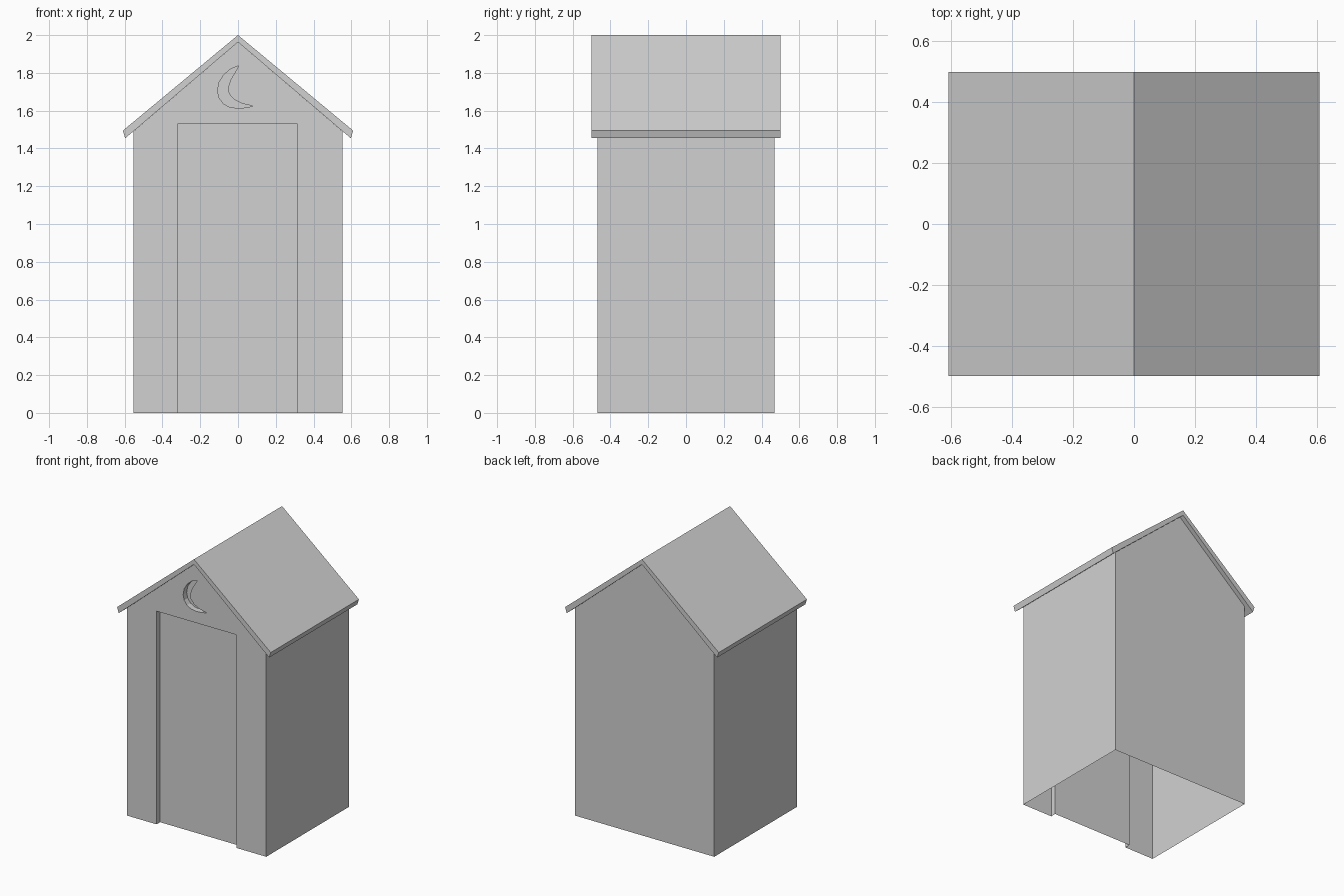
import bpy
import bmesh
from mathutils import Vector

cube = bpy.data.objects.get("Cube")
if cube:
    bpy.data.objects.remove(cube, do_unlink=True)

# Single plain grey for the whole shed
GREY = (0.64, 0.64, 0.64, 1)
mat = bpy.data.materials.new("plain grey")
mat.use_nodes = True
mat.diffuse_color = GREY
mat.node_tree.nodes["Principled BSDF"].inputs["Base Color"].default_value = GREY

# Main sizes
FRONT, BACK, INSET = -0.468, 0.468, -0.428
HALF, PEAK, WALL_TOP = 0.552, 1.963, 1.492
DOOR_L, DOOR_R, DOOR_TOP = -0.319, 0.314, 1.53


def finish(name, bm):
    mesh = bpy.data.meshes.new(name)
    bm.to_mesh(mesh)
    bm.free()
    mesh.materials.append(mat)
    obj = bpy.data.objects.new(name, mesh)
    bpy.context.collection.objects.link(obj)


def ring(bm, outline, y):
    """Vertices of an (x, z) outline, counter-clockwise from the front."""
    return [bm.verts.new((x, y, z)) for x, z in outline]


def pairs(items):
    return list(zip(items, items[1:] + items[:1]))


def recess(name, outline, skip_floor=False):
    """Panel set back behind the front wall, with its reveal."""
    bm = bmesh.new()
    near, far = ring(bm, outline, FRONT), ring(bm, outline, INSET)
    bm.faces.new(far)
    for (a, b), (c, d) in zip(pairs(near), pairs(far)):
        if not (skip_floor and a.co.z == b.co.z == 0):
            bm.faces.new((a, b, d, c))
    finish(name, bm)


gable = [(-HALF, 0), (HALF, 0), (HALF, WALL_TOP), (0, PEAK), (-HALF, WALL_TOP)]
door = [(DOOR_L, 0), (DOOR_R, 0), (DOOR_R, DOOR_TOP), (DOOR_L, DOOR_TOP)]
moon = [(0.005, 1.838), (-0.04, 1.82), (-0.075, 1.79), (-0.1, 1.75),
        (-0.108, 1.705), (-0.1, 1.668), (-0.078, 1.638), (-0.045, 1.619),
        (0, 1.613), (0.04, 1.616), (0.08, 1.624), (0.02, 1.638),
        (-0.022, 1.66), (-0.048, 1.69), (-0.053, 1.72), (-0.038, 1.765)]

# Side and back walls, open underneath
bm = bmesh.new()
near, far = ring(bm, gable, FRONT), ring(bm, gable, BACK)
bm.faces.new(far[::-1])
for i, j in ((1, 2), (4, 0)):
    bm.faces.new((near[j], near[i], far[i], far[j]))
finish("side_and_back_walls", bm)

# Front wall with a door notch and a crescent opening
bm = bmesh.new()
notched = gable[:1] + [door[0], door[3], door[2], door[1]] + gable[1:]
edges = []
for outline in (notched, moon):
    edges += [bm.edges.new(p) for p in pairs(ring(bm, outline, FRONT))]
bmesh.ops.triangle_fill(bm, edges=edges, use_beauty=True, normal=Vector((0, -1, 0)))
for face in bm.faces:
    face.normal_update()
    if face.normal.y > 0:
        face.normal_flip()
finish("front_wall", bm)

# Set-back door and crescent vent
recess("door", door, skip_floor=True)
recess("crescent_vent", moon)

# Pitched roof slab
profile = [(0, 2), (-0.61, 1.494), (-0.597, 1.454), (0, PEAK),
           (0.597, 1.454), (0.61, 1.494)]
bm = bmesh.new()
near, far = ring(bm, profile, -0.5), ring(bm, profile, 0.5)
bm.faces.new(near)
bm.faces.new(far[::-1])
for (a, b), (c, d) in zip(pairs(near), pairs(far)):
    bm.faces.new((b, a, c, d))
bmesh.ops.recalc_face_normals(bm, faces=bm.faces)
finish("roof", bm)
